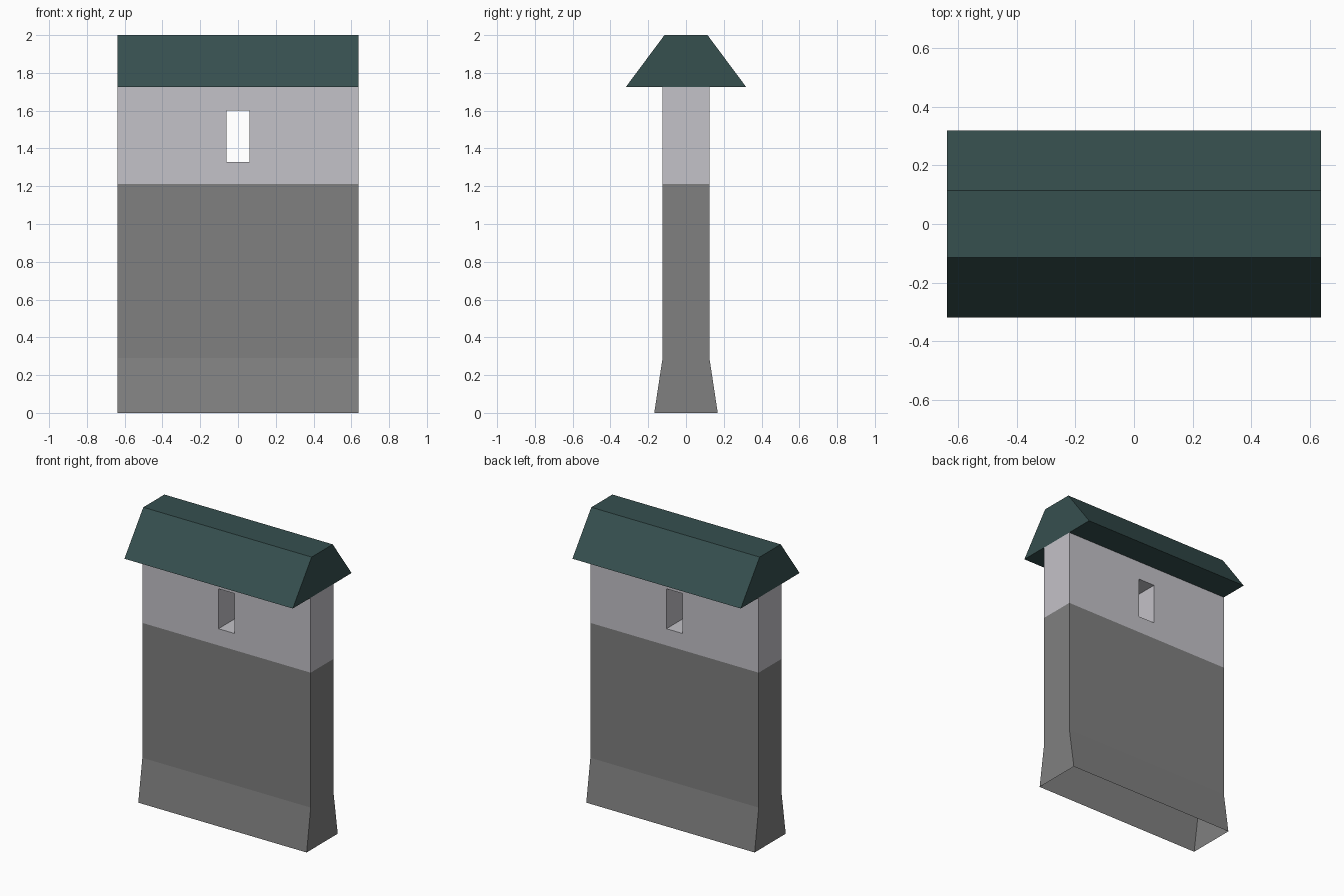
import bpy
import bmesh

if "Cube" in bpy.data.objects:
    bpy.data.objects.remove(bpy.data.objects["Cube"], do_unlink=True)


def make_material(name, color):
    mat = bpy.data.materials.new(name)
    mat.use_nodes = True
    mat.diffuse_color = color
    mat.node_tree.nodes["Principled BSDF"].inputs["Base Color"].default_value = color
    return mat


def add_object(name, bm, materials):
    bmesh.ops.remove_doubles(bm, verts=bm.verts, dist=0.0001)
    bmesh.ops.recalc_face_normals(bm, faces=bm.faces)
    mesh = bpy.data.meshes.new(name)
    bm.to_mesh(mesh)
    bm.free()
    for mat in materials:
        mesh.materials.append(mat)
    obj = bpy.data.objects.new(name, mesh)
    bpy.context.collection.objects.link(obj)
    return obj


def quad(bm, *points):
    return bm.faces.new([bm.verts.new(p) for p in points])


stone = make_material("grey stone", (0.216, 0.216, 0.216, 1))
plaster = make_material("pale plaster", (0.55, 0.54, 0.58, 1))
slate = make_material("dark green slate", (0.037, 0.079, 0.078, 1))

HALF_LENGTH = 0.637
HALF_WINDOW = 0.061
STONE_TOP, SILL, LINTEL, EAVE = 1.213, 1.327, 1.6, 1.726

# Wall: flared foot, open underneath, with a window passing right through
rows = [(0, 0.168), (0.29, 0.124), (STONE_TOP, 0.124),
        (SILL, 0.124), (LINTEL, 0.124), (EAVE, 0.124)]
columns = [-HALF_LENGTH, -HALF_WINDOW, HALF_WINDOW, HALF_LENGTH]
bm = bmesh.new()
for (z0, d0), (z1, d1) in zip(rows, rows[1:]):
    for x0, x1 in zip(columns, columns[1:]):
        if z0 == SILL and x0 == -HALF_WINDOW:
            continue
        for side in (-1, 1):
            quad(bm, (x0, side * d0, z0), (x1, side * d0, z0),
                 (x1, side * d1, z1), (x0, side * d1, z1))
    # End walls, plus the window jambs in the window row
    for x in (columns if z0 == SILL else (columns[0], columns[-1])):
        quad(bm, (x, -d0, z0), (x, d0, z0), (x, d1, z1), (x, -d1, z1))
# Window sill and lintel
for z in (SILL, LINTEL):
    quad(bm, (-HALF_WINDOW, -0.124, z), (HALF_WINDOW, -0.124, z),
         (HALF_WINDOW, 0.124, z), (-HALF_WINDOW, 0.124, z))
# Stone below, plaster above
for face in bm.faces:
    face.material_index = int(face.calc_center_median().z > STONE_TOP)
add_object("wall", bm, [stone, plaster])

# Roof: flat-topped trapezoid profile extruded along the wall
bm = bmesh.new()
end = quad(bm, *[(-HALF_LENGTH, y, z) for y, z in
                 ((-0.318, EAVE), (0.318, EAVE), (0.114, 2), (-0.114, 2))])
extruded = bmesh.ops.extrude_face_region(bm, geom=[end], use_keep_orig=True)
bmesh.ops.translate(bm, vec=(2 * HALF_LENGTH, 0, 0),
                    verts=[v for v in extruded["geom"] if isinstance(v, bmesh.types.BMVert)])
add_object("roof", bm, [slate])
